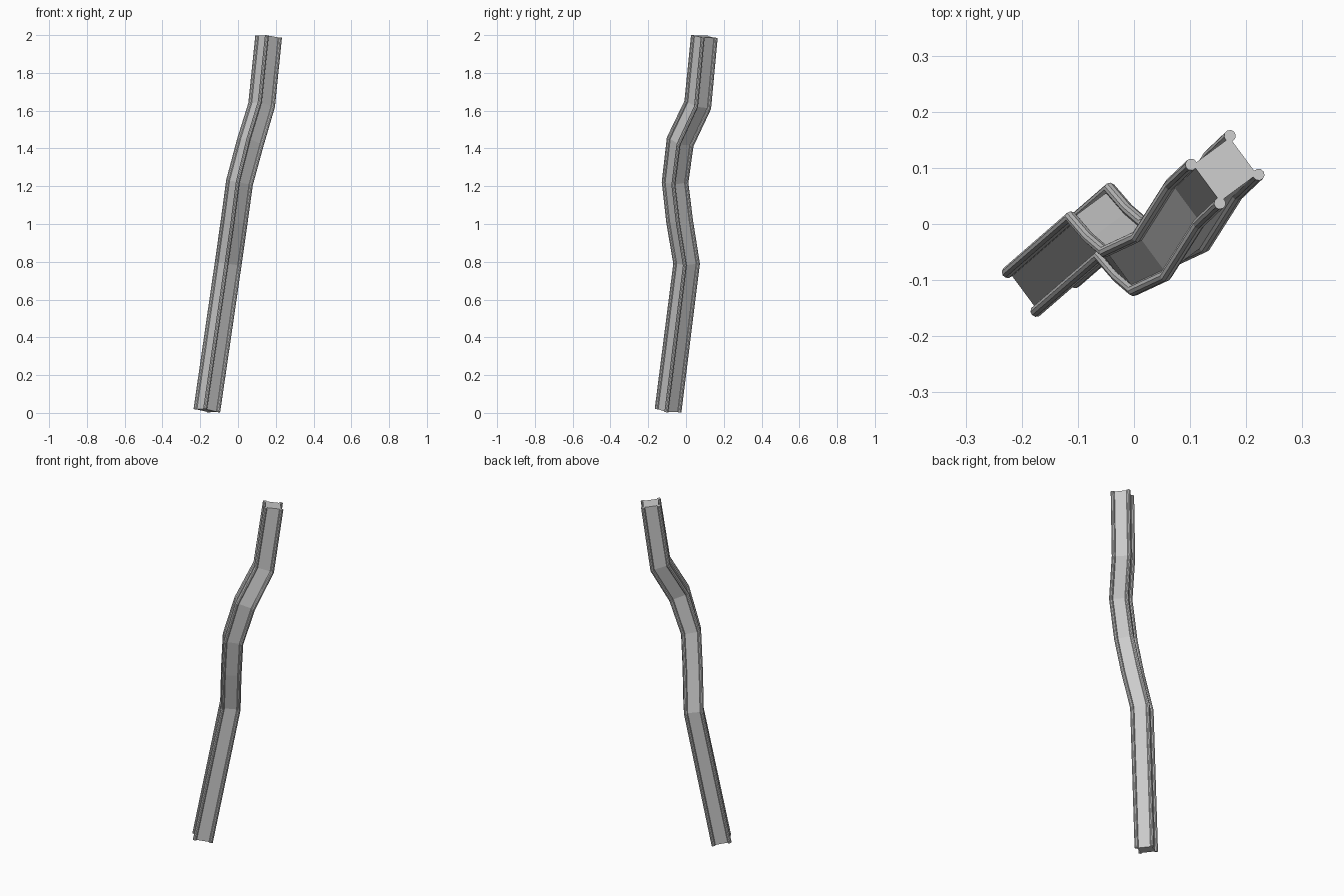
import bpy, bmesh, math
from mathutils import Vector

if "Cube" in bpy.data.objects:
    bpy.data.objects.remove(bpy.data.objects["Cube"])

grey = bpy.data.materials.new("plain grey")
grey.diffuse_color = (0.6, 0.6, 0.6, 1)
grey.use_nodes = True
grey.node_tree.nodes["Principled BSDF"].inputs["Base Color"].default_value = grey.diffuse_color

# centre line of the crooked post, bottom to top
path = [Vector(p) for p in (
    (-0.165, -0.095, 0.012), (-0.052, 0.003, 0.79), (-0.02, -0.034, 1.015),
    (0.008, -0.058, 1.22), (0.066, -0.031, 1.435), (0.125, 0.062, 1.63),
    (0.162, 0.097, 1.992))]

# cross-section: a square with a round bead on each corner
HALF, BEAD, STEPS, TURN = 0.043, 0.0105, 9, math.radians(36.5)
section = []
for k in range(4):
    diagonal = TURN + math.pi / 4 + k * math.pi / 2
    centre = Vector((math.cos(diagonal), math.sin(diagonal))) * HALF * math.sqrt(2)
    for i in range(STEPS):
        a = diagonal + math.radians(-148 + 296 * i / (STEPS - 1))
        section.append(centre + BEAD * Vector((math.cos(a), math.sin(a))))

# sweep along the path with mitred joints
bm = bmesh.new()
steps = [(b - a).normalized() for a, b in zip(path, path[1:])]
rings = []
for i, p in enumerate(path):
    n = steps[max(i - 1, 0)] + steps[min(i, len(steps) - 1)]
    rings.append([bm.verts.new(p + Vector((o.x, o.y, -(n.x * o.x + n.y * o.y) / n.z)))
                  for o in section])
count = len(section)
for low, high in zip(rings, rings[1:]):
    for j in range(count):
        k = (j + 1) % count
        bm.faces.new((low[j], low[k], high[k], high[j]))

# end caps
bm.faces.new(rings[0][::-1])
bm.faces.new(rings[-1])
bmesh.ops.recalc_face_normals(bm, faces=bm.faces)

mesh = bpy.data.meshes.new("crooked_post")
bm.to_mesh(mesh)
bm.free()
mesh.materials.append(grey)
post = bpy.data.objects.new("crooked_post", mesh)
bpy.context.collection.objects.link(post)
